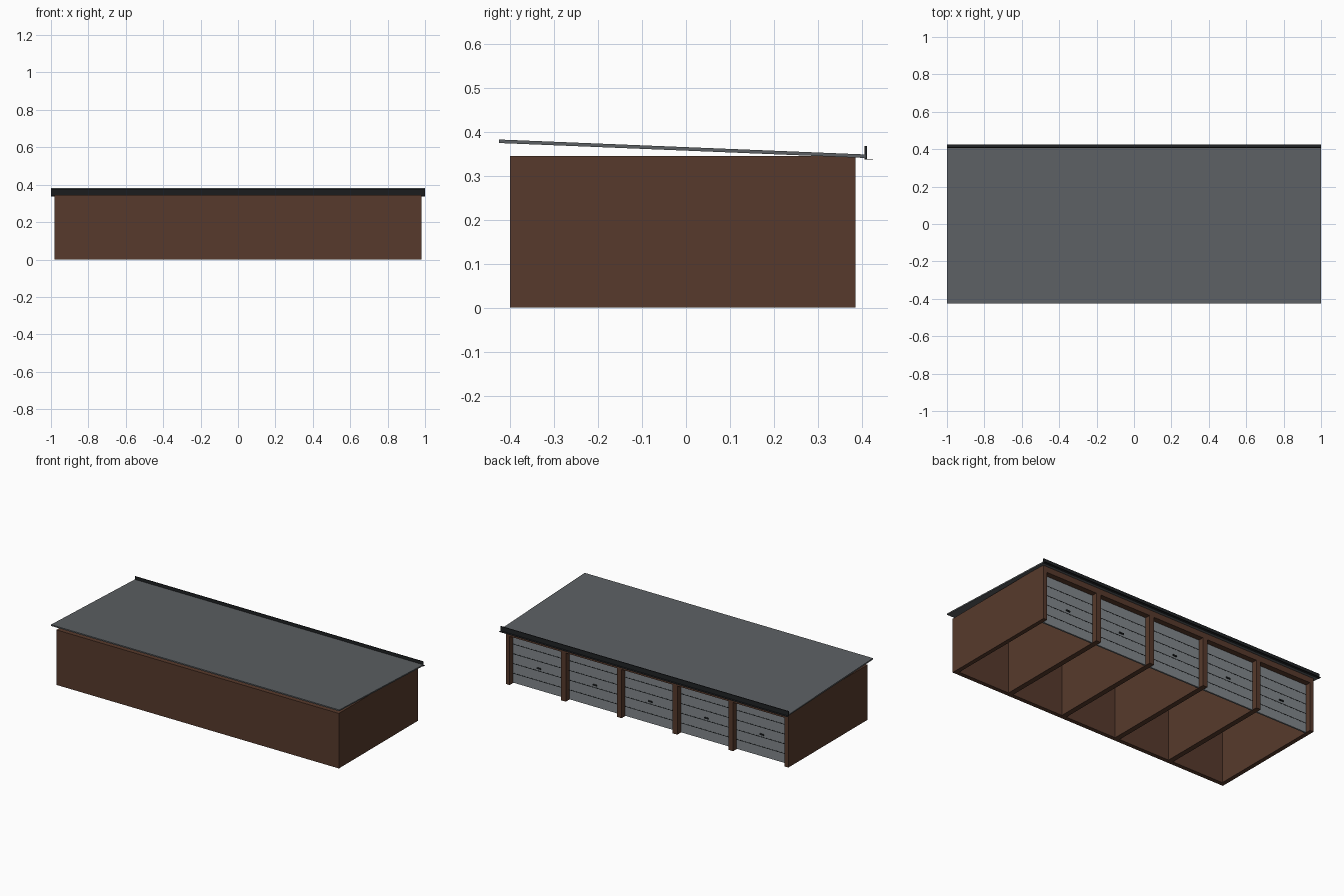
import bpy

cube = bpy.data.objects.get("Cube")
if cube:
    bpy.data.objects.remove(cube, do_unlink=True)


def material(name, rgb):
    m = bpy.data.materials.new(name)
    m.use_nodes = True
    m.diffuse_color = (*rgb, 1)
    m.node_tree.nodes["Principled BSDF"].inputs["Base Color"].default_value = (*rgb, 1)
    return m


brown = material("brown_wall", (0.095, 0.042, 0.025))
grey = material("grey_roof", (0.107, 0.117, 0.125))
silver = material("silver_door", (0.223, 0.246, 0.262))
black = material("black_trim", (0.014, 0.016, 0.018))


def prism(name, mat, x0, x1, profile):
    """Extrude a four-point (y, z) profile along x."""
    verts = [(x, y, z) for x in (x0, x1) for y, z in profile]
    faces = [(3, 2, 1, 0), (4, 5, 6, 7)]
    faces += [(i, (i + 1) % 4, (i + 1) % 4 + 4, i + 4) for i in range(4)]
    mesh = bpy.data.meshes.new(name)
    mesh.from_pydata(verts, [], faces)
    mesh.materials.append(mat)
    obj = bpy.data.objects.new(name, mesh)
    bpy.context.collection.objects.link(obj)
    return obj


def box(name, mat, x, y, z):
    return prism(name, mat, *x, [(y[0], z[0]), (y[1], z[0]), (y[1], z[1]), (y[0], z[1])])


W, FRONT, BACK, H = 0.98, -0.40, 0.385, 0.345
T, BAYS, HEAD = 0.026, 5, 0.305
DOOR_Y = BACK - 0.035

# Outer walls and the header above the doors
box("front_wall", brown, (-W, W), (FRONT, FRONT + T), (0, H))
for side, name in ((-1, "right_wall"), (1, "left_wall")):
    a, b = sorted((side * W, side * (W - T)))
    box(name, brown, (a, b), (FRONT + T, BACK), (0, H))
box("door_header", brown, (T - W, W - T), (DOOR_Y - 0.005, BACK), (HEAD, H))

# Partitions between the bays, ending as door piers
pitch = (2 * W - T) / BAYS
first = -W + T / 2
for i in range(1, BAYS):
    x = first + i * pitch
    box("partition", brown, (x - 0.016, x + 0.016), (FRONT + T, BACK), (0, H))

# Sectional doors with dark seams and a handle
panel = HEAD / 5
for i in range(BAYS):
    x0, x1 = first + i * pitch + 0.013, first + (i + 1) * pitch - 0.013
    mid = (x0 + x1) / 2
    box("garage_door", silver, (x0, x1), (DOOR_Y - 0.01, DOOR_Y), (0.002, HEAD))
    for k in range(1, 5):
        z = k * panel
        box("door_seam", black, (x0, x1), (DOOR_Y - 0.011, DOOR_Y + 0.001), (z - 0.002, z + 0.002))
    box("door_handle", black, (mid - 0.014, mid + 0.014), (DOOR_Y, DOOR_Y + 0.006), (0.135, 0.143))

# Sloping roof slab
prism("roof", grey, -1, 1, [(-0.425, 0.374), (0.408, 0.340), (0.408, 0.348), (-0.425, 0.382)])

# Fascia board and shallow gutter ledge along the low eave
box("fascia", black, (-1, 1), (0.406, 0.411), (0.337, 0.367))
box("gutter_ledge", black, (-1, 1), (0.411, 0.425), (0.337, 0.338))
